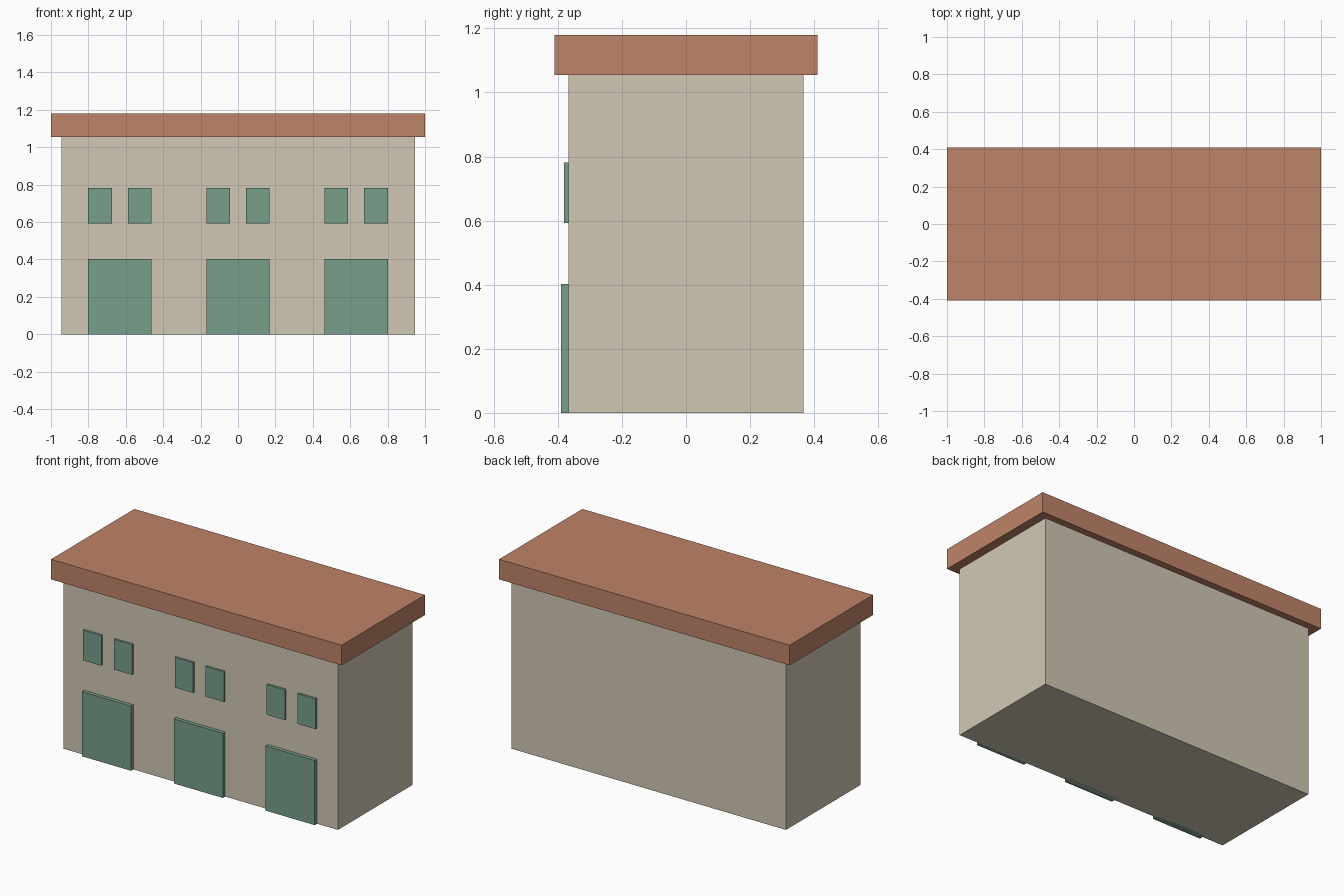
import bpy

if "Cube" in bpy.data.objects:
    bpy.data.objects.remove(bpy.data.objects["Cube"])


def material(name, rgb):
    m = bpy.data.materials.new(name)
    m.diffuse_color = (*rgb, 1)
    m.use_nodes = True
    m.node_tree.nodes["Principled BSDF"].inputs["Base Color"].default_value = m.diffuse_color
    return m


def box(name, x, y, z, mat):
    """Axis-aligned box from (min, max) ranges."""
    spans = (x, y, z)
    bpy.ops.mesh.primitive_cube_add(size=1, location=[(a + b) / 2 for a, b in spans])
    ob = bpy.context.object
    ob.name = name
    ob.scale = [b - a for a, b in spans]
    bpy.ops.object.transform_apply(location=False, rotation=False, scale=True)
    ob.data.materials.append(mat)
    return ob


plaster = material("plaster", (0.64, 0.58, 0.46))
terracotta = material("terracotta", (0.52, 0.23, 0.14))
green = material("green_paint", (0.19, 0.35, 0.26))

# Main block and overhanging flat roof
box("walls", (-0.945, 0.945), (-0.367, 0.367), (0, 1.055), plaster)
box("roof", (-1, 1), (-0.41, 0.41), (1.055, 1.18), terracotta)

# Three bays: a wide door with a pair of windows above
for i, cx in enumerate((-0.632, 0, 0.632)):
    box(f"door_{i + 1}", (cx - 0.169, cx + 0.169), (-0.39, -0.345), (0, 0.402), green)
    for side, s in (("left", -1), ("right", 1)):
        wx = cx + s * 0.106
        box(f"window_{i + 1}_{side}", (wx - 0.063, wx + 0.063),
            (-0.38, -0.355), (0.593, 0.781), green)
